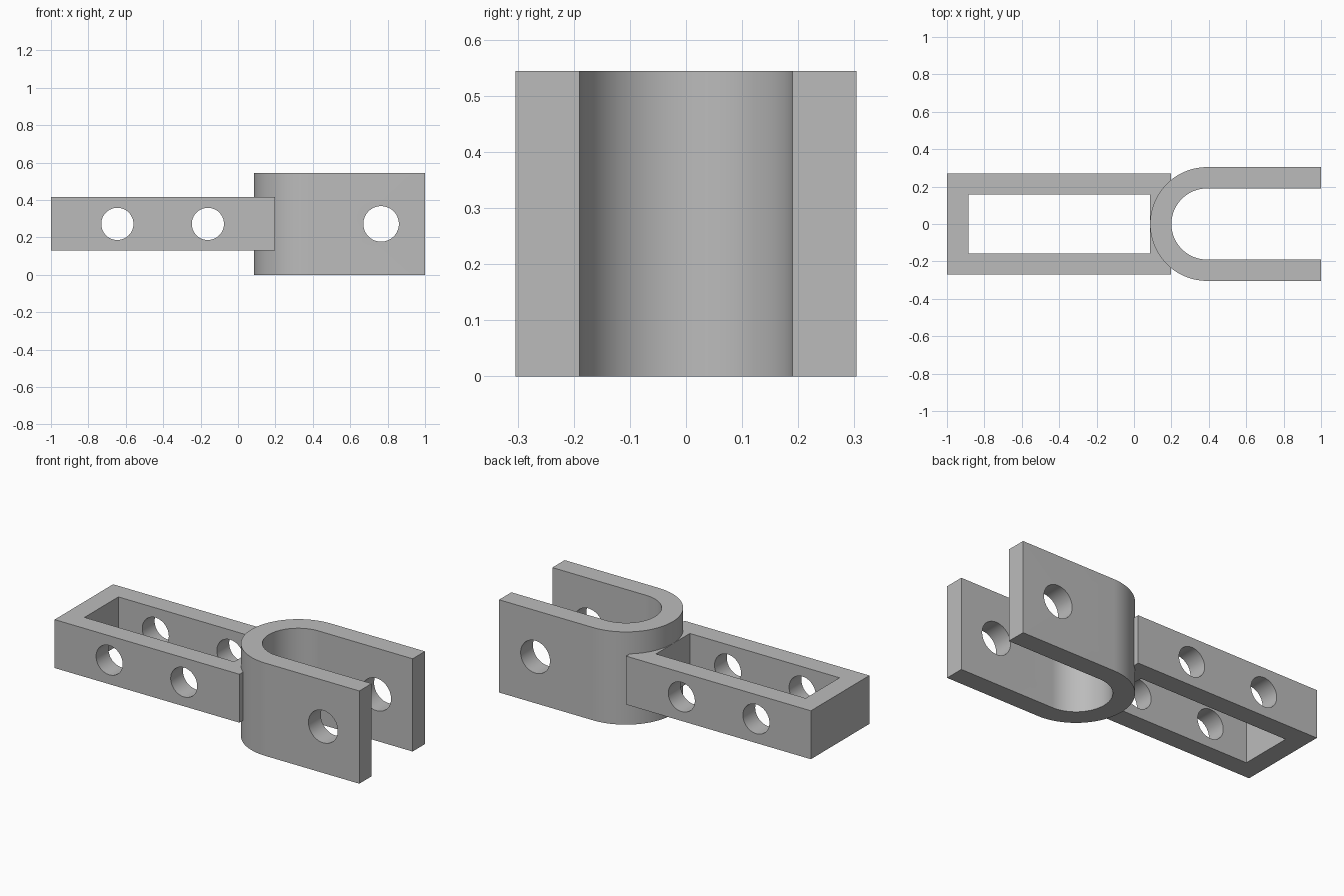
import bpy
import bmesh
from math import pi, sin, cos, radians

cube = bpy.data.objects.get("Cube")
if cube:
    bpy.data.objects.remove(cube, do_unlink=True)

grey = bpy.data.materials.new("plain grey")
grey.use_nodes = True
colour = (0.5, 0.5, 0.5, 1)
grey.diffuse_color = colour
grey.node_tree.nodes["Principled BSDF"].inputs["Base Color"].default_value = colour

MID_Z = 0.272


def prism(name, outline, bottom, top):
    """Extrude an outline in the xy plane from bottom to top."""
    bm = bmesh.new()
    face = bm.faces.new([bm.verts.new((x, y, bottom)) for x, y in outline])
    extruded = bmesh.ops.extrude_face_region(bm, geom=[face])["geom"]
    verts = [v for v in extruded if isinstance(v, bmesh.types.BMVert)]
    bmesh.ops.translate(bm, verts=verts, vec=(0, 0, top - bottom))
    bmesh.ops.recalc_face_normals(bm, faces=bm.faces)
    mesh = bpy.data.meshes.new(name)
    bm.to_mesh(mesh)
    bm.free()
    mesh.materials.append(grey)
    obj = bpy.data.objects.new(name, mesh)
    bpy.context.collection.objects.link(obj)
    return obj


def rectangle(x0, x1, half_y):
    return [(x0, -half_y), (x1, -half_y), (x1, half_y), (x0, half_y)]


def cross_hole(x, radius):
    """Cylinder along y that pierces both side walls."""
    bpy.ops.mesh.primitive_cylinder_add(vertices=64, radius=radius, depth=1,
                                        location=(x, 0, MID_Z), rotation=(pi / 2, 0, 0))
    return bpy.context.object


def activate(obj):
    bpy.ops.object.select_all(action='DESELECT')
    obj.select_set(True)
    bpy.context.view_layer.objects.active = obj


def cut(obj, cutters):
    for cutter in cutters:
        cutter.hide_render = True
        mod = obj.modifiers.new("cut", 'BOOLEAN')
        mod.operation = 'DIFFERENCE'
        mod.solver = 'EXACT'
        mod.object = cutter
        activate(obj)
        bpy.ops.object.modifier_apply(modifier=mod.name)
        bpy.data.objects.remove(cutter, do_unlink=True)
    activate(obj)
    bpy.ops.object.shade_smooth_by_angle(angle=radians(30))


# U-shaped fork: outer and inner half circles with straight arms
BEND_X, OUTER, INNER, STEPS = 0.39, 0.304, 0.19, 48


def half_circle(radius):
    angles = [pi / 2 + pi * i / STEPS for i in range(STEPS + 1)]
    return [(BEND_X + radius * cos(a), radius * sin(a)) for a in angles]


outline = ([(1, OUTER)] + half_circle(OUTER) + [(1, -OUTER), (1, -INNER)]
           + half_circle(INNER)[::-1] + [(1, INNER)])
fork = prism("fork", outline, 0, 0.544)
cut(fork, [cross_hole(0.765, 0.095)])

# Rectangular frame with an open window, its end set into the fork's bend
frame = prism("frame", rectangle(-1, 0.199, 0.271), 0.131, 0.415)
window = prism("window_cutter", rectangle(-0.886, 0.085, 0.157), -0.2, 0.8)
cut(frame, [window, cross_hole(-0.645, 0.086), cross_hole(-0.161, 0.086)])
